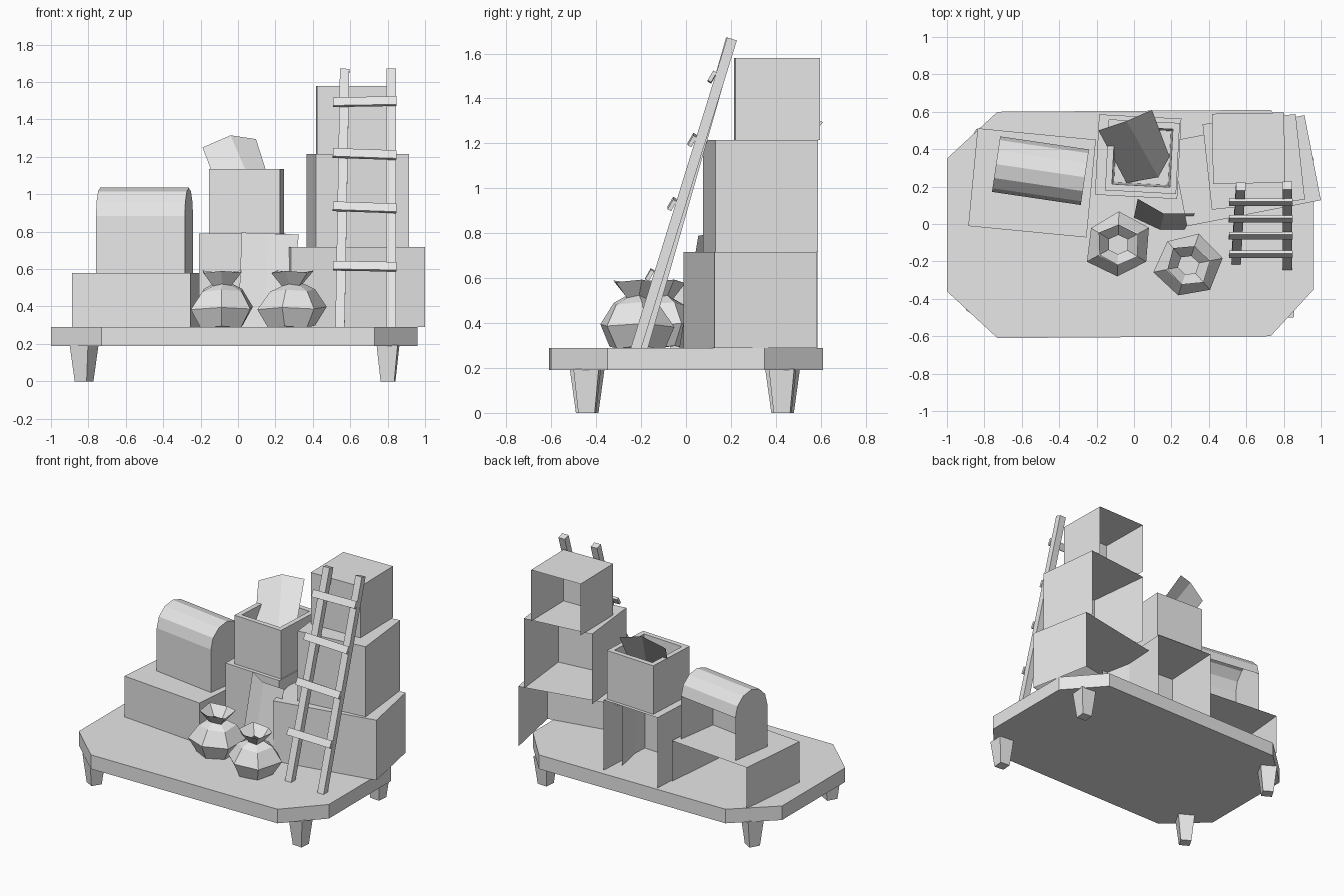
import bpy, bmesh
from math import sin, cos, pi, radians, atan2, hypot
from mathutils import Matrix, Vector

cube = bpy.data.objects.get("Cube")
if cube:
    bpy.data.objects.remove(cube, do_unlink=True)

grey = bpy.data.materials.new("plain_grey")
grey.use_nodes = True
grey.diffuse_color = (0.8, 0.8, 0.8, 1)
grey.node_tree.nodes["Principled BSDF"].inputs["Base Color"].default_value = (0.8, 0.8, 0.8, 1)


def finish(name, bm, matrix=None):
    if matrix:
        bm.transform(matrix)
    mesh = bpy.data.meshes.new(name)
    bm.to_mesh(mesh)
    bm.free()
    mesh.materials.append(grey)
    obj = bpy.data.objects.new(name, mesh)
    bpy.context.collection.objects.link(obj)
    return obj


def place(x, y, z, yaw):
    return Matrix.Translation((x, y, z)) @ Matrix.Rotation(radians(yaw), 4, 'Z')


def loft(name, rings, matrix=None, cap_start=True, cap_end=True):
    """Skin a list of closed rings with quads."""
    bm = bmesh.new()
    rows = [[bm.verts.new(p) for p in ring] for ring in rings]
    n = len(rows[0])
    for a, b in zip(rows, rows[1:]):
        for i in range(n):
            j = (i + 1) % n
            bm.faces.new((a[i], a[j], b[j], b[i]))
    if cap_start:
        bm.faces.new(rows[0][::-1])
    if cap_end:
        bm.faces.new(rows[-1])
    return finish(name, bm, matrix)


def box(name, size, matrix, open_back=False):
    """Box centred on x and y, standing on its base; crates lack back and base."""
    bm = bmesh.new()
    bmesh.ops.create_cube(bm, size=1, matrix=Matrix.Translation((0, 0, size[2] / 2))
                          @ Matrix.Diagonal((*size, 1)))
    bm.normal_update()
    if open_back:
        gone = [f for f in bm.faces if f.normal.y > 0.9 or f.normal.z < -0.9]
        bmesh.ops.delete(bm, geom=gone, context='FACES')
    return finish(name, bm, matrix)


def ring(r, z, n, phase=0.0, wobble=0.0):
    return [((r + wobble * r * sin(2.3 * i + 9 * z)) * cos(phase + 2 * pi * i / n),
             (r + wobble * r * sin(2.3 * i + 9 * z)) * sin(phase + 2 * pi * i / n),
             z + wobble * 0.12 * cos(2.9 * i)) for i in range(n)]


# Platform with cut corners
outline = [(-0.73, -0.61), (0.73, -0.6), (0.96, -0.35), (0.96, 0.35),
           (0.73, 0.61), (-0.73, 0.6), (-1, 0.35), (-1, -0.36)]
loft("platform", [[(x, y, z) for x, y in outline] for z in (0.19, 0.29)])

# Tapered legs
for side, x, phase in (("right", -0.823, -75), ("left", 0.802, -50)):
    for end, y in (("front", -0.44), ("back", 0.43)):
        p = radians(phase)
        loft(f"{end}_{side}_leg", [ring(0.052, 0, 4, p), ring(0.08, 0.195, 4, p)],
             Matrix.Translation((x, y, 0)))

# Stacked crates, open at the back
crates = [("chest_base_crate", (0.635, 0.525, 0.29), (-0.545, 0.22, 0.29, -5.5)),
          ("middle_lower_crate", (0.44, 0.43, 0.5), (0.022, 0.36, 0.29, -3)),
          ("tall_bottom_crate", (0.73, 0.463, 0.427), (0.597, 0.285, 0.29, 11)),
          ("tall_middle_crate", (0.5, 0.46, 0.498), (0.64, 0.332, 0.717, 6.2)),
          ("tall_top_crate", (0.385, 0.375, 0.365), (0.612, 0.405, 1.215, 1))]
for name, size, spot in crates:
    box(name, size, place(*spot), open_back=True)

# Open-topped crate with a recessed inside
def square(half, z):
    return [(-half, -half, z), (half, -half, z), (half, half, z), (-half, half, z)]

loft("open_crate", [square(0.19, 0), square(0.19, 0.345), square(0.155, 0.345),
                    square(0.145, 0.06)], place(0.045, 0.36, 0.79, -3))

# Round-lidded chest, open at the back
arch = [(-0.15, 0)] + [(-0.15 * cos(pi * i / 6), 0.305 + 0.15 * sin(pi * i / 6))
                       for i in range(7)] + [(0.15, 0)]
bm = bmesh.new()
ends = [[bm.verts.new((x, y, z)) for y, z in arch] for x in (-0.24, 0.24)]
for i in range(len(arch) - 2):
    bm.faces.new((ends[0][i], ends[1][i], ends[1][i + 1], ends[0][i + 1]))
bm.faces.new(ends[0])
bm.faces.new(ends[1][::-1])
finish("round_lid_chest", bm, place(-0.5, 0.285, 0.58, -8.4))


# Creased sheets
def sheet(name, top, bottom):
    bm = bmesh.new()
    rows = [[bm.verts.new(p) for p in row] for row in (top, bottom)]
    for i in range(2):
        bm.faces.new((rows[1][i], rows[1][i + 1], rows[0][i + 1], rows[0][i]))
    finish(name, bm)

sheet("crate_sheet", [(-0.19, 0.5, 1.25), (-0.04, 0.55, 1.315), (0.096, 0.61, 1.295)],
      [(-0.04, 0.22, 0.86), (0.13, 0.25, 0.92), (0.19, 0.36, 1.0)])
sheet("leaning_sheet", [(0.02, 0.135, 0.795), (0.16, 0.055, 0.79), (0.325, 0.055, 0.785)],
      [(0.0, 0.035, 0.29), (0.14, -0.03, 0.29), (0.27, -0.03, 0.29)])

# Tied sacks with flared necks
sack = [(0.125, 0), (0.178, 0.1), (0.115, 0.195), (0.055, 0.225), (0.115, 0.295)]
for name, x, y, phase in (("right_sack", -0.085, -0.11, 0.5), ("left_sack", 0.29, -0.22, 0.2)):
    loft(name, [ring(r, z, 6, phase, 0.07) for r, z in sack],
         Matrix.Translation((x, y, 0.29)), cap_end=False)

# Leaning ladder
for name, x0, x1, y0, y1 in (("right_rail", 0.545, 0.57, -0.195, 0.2),
                             ("left_rail", 0.82, 0.82, -0.225, 0.205)):
    foot, head = Vector((x0, y0, 0.28)), Vector((x1, y1, 1.665))
    run = head - foot
    turn = Matrix.Rotation(-atan2(run.y, run.z), 4, 'X') @ Matrix.Rotation(
        atan2(run.x, hypot(run.y, run.z)), 4, 'Y')
    box(name, (0.05, 0.045, run.length), Matrix.Translation(foot) @ turn)
for i, (z, tilt) in enumerate(((0.615, 1), (0.93, 2), (1.215, 2), (1.495, -1))):
    spot = Matrix.Translation((0.677, -0.16 + (z - 0.62) * 0.316, z))
    turn = Matrix.Rotation(radians(tilt), 4, 'Y') @ Matrix.Rotation(radians(-30), 4, 'X')
    box(f"rung_{i + 1}", (0.34, 0.018, 0.05), spot @ turn @ Matrix.Translation((0, 0, -0.025)))
